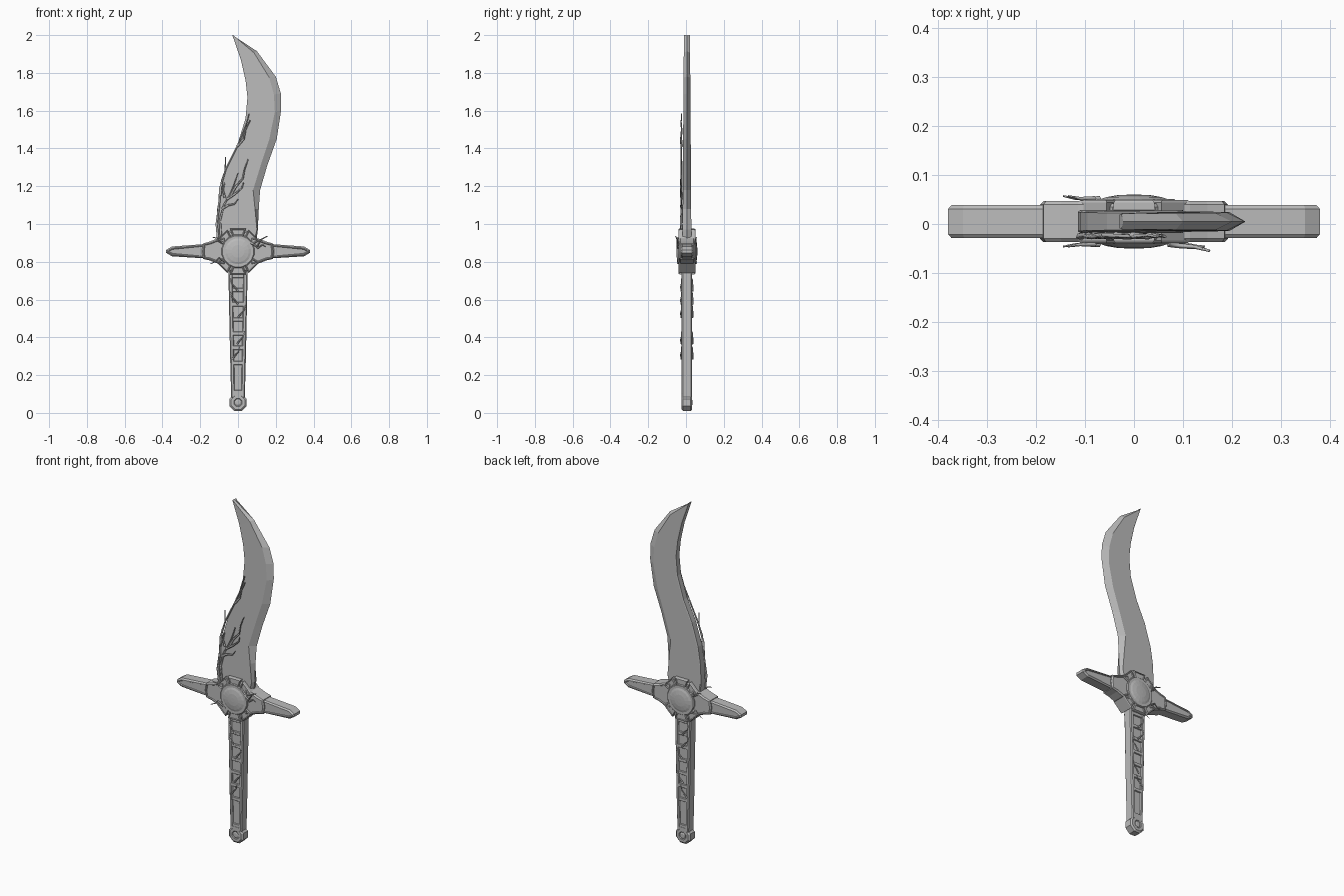
import bpy, bmesh, math

if "Cube" in bpy.data.objects:
    bpy.data.objects.remove(bpy.data.objects["Cube"])

MID = 0.005   # middle plane of the weapon in y
HUB = 0.855   # height of the guard centre

metal = bpy.data.materials.new("grey metal")
metal.use_nodes = True
metal.diffuse_color = (0.5, 0.5, 0.5, 1)
metal.node_tree.nodes["Principled BSDF"].inputs["Base Color"].default_value = (0.5, 0.5, 0.5, 1)


def finish(name, bm):
    bmesh.ops.recalc_face_normals(bm, faces=bm.faces)
    mesh = bpy.data.meshes.new(name)
    bm.to_mesh(mesh)
    bm.free()
    mesh.materials.append(metal)
    obj = bpy.data.objects.new(name, mesh)
    bpy.context.collection.objects.link(obj)
    return obj


def plate(name, outline, half, chamfer=0.0, rim=0.0, sink=0.005):
    """Prism of an x-z outline, chamfered on both sides, with an optional sunken panel."""
    bm = bmesh.new()
    body = half - chamfer
    loops = [[bm.verts.new((x, MID + y, z)) for x, z in outline] for y in (-body, body)]
    caps = [bm.faces.new(loop) for loop in loops]
    n = len(outline)
    for i in range(n):
        j = (i + 1) % n
        bm.faces.new((loops[0][i], loops[0][j], loops[1][j], loops[1][i]))
    bmesh.ops.recalc_face_normals(bm, faces=bm.faces)
    if chamfer:
        bmesh.ops.inset_individual(bm, faces=caps, thickness=chamfer, depth=chamfer)
    if rim:
        bmesh.ops.inset_individual(bm, faces=caps, thickness=rim, depth=0)
        bmesh.ops.inset_individual(bm, faces=caps, thickness=0.003, depth=-sink)
    return finish(name, bm)


def lathe(name, rings, z, sides):
    """Closed round part about the y axis, from (radius, y) rings."""
    bm = bmesh.new()
    loops = []
    for r, y in rings:
        angles = [2 * math.pi * (k + 0.5) / sides for k in range(sides)]
        loops.append([bm.verts.new((r * math.cos(a), MID + y, z + r * math.sin(a))) for a in angles])
    for a, b in zip(loops, loops[1:]):
        for i in range(sides):
            j = (i + 1) % sides
            bm.faces.new((a[i], a[j], b[j], b[i]))
    bm.faces.new(loops[0])
    bm.faces.new(loops[-1])
    return finish(name, bm)


def both_ways(rings):
    return [(r, -y) for r, y in reversed(rings)] + rings


def vine(name, points, radius=0.007):
    """Thin tapering five-sided stem."""
    curve = bpy.data.curves.new(name, "CURVE")
    curve.dimensions = "3D"
    curve.bevel_depth = radius
    curve.bevel_resolution = 0
    curve.use_fill_caps = True
    line = curve.splines.new("POLY")
    line.points.add(len(points) - 1)
    for i, (p, co) in enumerate(zip(line.points, points)):
        p.co = (*co, 1)
        p.radius = 1 - 0.65 * i / (len(points) - 1)
    temp = bpy.data.objects.new(name, curve)
    bpy.context.collection.objects.link(temp)
    bpy.context.view_layer.update()
    mesh = bpy.data.meshes.new_from_object(temp.evaluated_get(bpy.context.evaluated_depsgraph_get()))
    bpy.data.objects.remove(temp)
    mesh.materials.clear()
    mesh.materials.append(metal)
    obj = bpy.data.objects.new(name, mesh)
    bpy.context.collection.objects.link(obj)


# Blade: rows of spine x, spine z, bevel x, edge x, edge z
rows = [(-0.10, 0.84, 0.07, 0.09, 0.84), (-0.115, 0.97, 0.10, 0.105, 0.97),
        (-0.11, 1.08, 0.09, 0.11, 1.08), (-0.095, 1.18, 0.08, 0.117, 1.18),
        (-0.055, 1.31, 0.12, 0.155, 1.31), (0.0, 1.43, 0.165, 0.205, 1.45),
        (0.04, 1.56, 0.195, 0.228, 1.60), (0.05, 1.67, 0.19, 0.227, 1.69),
        (0.04, 1.76, 0.165, 0.20, 1.78), (0.015, 1.87, 0.085, 0.10, 1.915),
        (-0.03, 2.0, -0.026, -0.022, 1.995)]
bm = bmesh.new()
loops = []
for i, (sx, sz, bx, ex, ez) in enumerate(rows):
    t = 0.024 - 0.0008 * i
    bz = sz + (ez - sz) * 0.8
    section = [(sx, -t * 0.85, sz), (sx + 0.005, -t, sz), (bx, -t, bz), (ex, 0, ez),
               (bx, t, bz), (sx + 0.005, t, sz), (sx, t * 0.85, sz)]
    loops.append([bm.verts.new((x, MID + y, z)) for x, y, z in section])
for a, b in zip(loops, loops[1:]):
    for i in range(len(a)):
        j = (i + 1) % len(a)
        bm.faces.new((a[i], a[j], b[j], b[i]))
bm.faces.new(loops[0])
bm.faces.new(loops[-1])
finish("blade", bm)

# Guard hub with a domed centre
lathe("guard_hub", both_ways([(0.116, 0.030), (0.108, 0.037)]), HUB, 8)
lathe("guard_dome_rim", both_ways([(0.088, 0.042), (0.084, 0.046), (0.077, 0.046)]), HUB, 16)
lathe("guard_dome", both_ways([(0.075, 0.044), (0.058, 0.050), (0.034, 0.054), (0.012, 0.055)]), HUB, 16)

# Framed panels above and below the dome
for k in (1, 2, 3, 5, 6, 7):
    mid = k * math.pi / 4
    corners = [(0.084, -0.36), (0.128, -0.33), (0.128, 0.33), (0.084, 0.36)]
    plate("guard_panel", [(r * math.cos(mid + a), HUB + r * math.sin(mid + a)) for r, a in corners],
          0.044, 0.005, 0.004)

# Collars and arms on each side
for side, tag in ((1, "left"), (-1, "right")):
    def shape(points):
        return [(side * x, HUB + z) for x, z in points]
    plate(tag + "_guard_collar",
          shape([(0.07, -0.07), (0.115, -0.062), (0.15, -0.048), (0.185, -0.040), (0.192, 0),
                 (0.185, 0.042), (0.15, 0.052), (0.115, 0.066), (0.07, 0.075)]), 0.042, 0.007, 0.004)
    plate(tag + "_guard_arm",
          shape([(0.16, -0.038), (0.35, -0.026), (0.38, -0.008), (0.38, 0.008), (0.35, 0.026),
                 (0.16, 0.040)]), 0.034, 0.008, 0.005)

# Grip: core, side rails and rungs
plate("grip_core", [(-0.028, 0.08), (0.028, 0.08), (0.036, 0.76), (-0.036, 0.76)], 0.021)
for side, tag in ((1, "left"), (-1, "right")):
    plate(tag + "_grip_rail", [(side * x, z) for x, z in
          ((0.017, 0.08), (0.036, 0.08), (0.042, 0.30), (0.051, 0.75), (0.029, 0.75))], 0.028, 0.006)
for z in (0.11, 0.265, 0.345, 0.42, 0.495, 0.575, 0.65, 0.725):
    w = 0.024 + 0.012 * z
    plate("grip_rung", [(-w, z - 0.011), (w, z - 0.011), (w, z + 0.011), (-w, z + 0.011)], 0.027, 0.004)

# Pommel with a small round boss
lathe("pommel", both_ways([(0.050, 0.020), (0.040, 0.028), (0.024, 0.028), (0.020, 0.024)]), 0.055, 8)
lathe("pommel_boss", both_ways([(0.018, 0.026), (0.012, 0.029)]), 0.055, 8)
plate("pommel_neck", [(-0.03, 0.085), (0.03, 0.085), (0.036, 0.105), (-0.036, 0.105)], 0.028, 0.004)

# Vines over the front of the blade
blade_vines = [
    [(-0.105, 0.92), (-0.113, 1.0), (-0.10, 1.10), (-0.095, 1.19), (-0.065, 1.29), (-0.005, 1.41),
     (0.03, 1.49), (0.045, 1.53), (0.06, 1.585)],
    [(-0.09, 0.93), (-0.095, 1.02), (-0.075, 1.10), (-0.04, 1.16), (-0.02, 1.21), (0.0, 1.27)],
    [(-0.04, 1.15), (-0.01, 1.20), (0.025, 1.24), (0.035, 1.29), (0.055, 1.345)],
    [(-0.095, 1.15), (-0.085, 1.23), (-0.068, 1.28), (-0.066, 1.355)],
    [(-0.085, 1.08), (-0.05, 1.10), (-0.02, 1.105), (0.0, 1.13)],
    [(-0.06, 1.13), (-0.015, 1.16), (0.02, 1.19), (0.03, 1.22)],
    [(-0.07, 1.14), (-0.08, 1.18), (-0.07, 1.22)],
    [(-0.005, 1.41), (0.03, 1.45), (0.04, 1.50), (0.065, 1.55)]]
for path in blade_vines:
    vine("blade_vine", [(x, -0.023 - 0.003 * (i % 2), z) for i, (x, z) in enumerate(path)])

# Sprigs around the guard, front and back
vine("guard_vine", [(0.07, -0.040, 0.90), (0.10, -0.045, 0.88), (0.125, -0.047, 0.92), (0.155, -0.055, 0.935)])
vine("guard_vine", [(0.10, -0.042, 0.87), (0.13, -0.046, 0.89), (0.145, -0.046, 0.88)], 0.005)
for y in (-0.042, 0.052):
    vine("guard_vine", [(-0.07, y, 0.80), (-0.10, y, 0.82), (-0.12, y, 0.80), (-0.145, y * 1.1, 0.79)], 0.005)
    vine("guard_vine", [(-0.08, y, 0.90), (-0.11, y, 0.925), (-0.135, y * 1.1, 0.93)], 0.005)

# Sprigs on both faces of the grip
for face in (-1, 1):
    y = MID + face * 0.030
    for x, z, lean in ((-0.02, 0.60, -1), (0.015, 0.39, 1), (-0.01, 0.31, 1), (0.02, 0.53, 1), (-0.02, 0.67, -1)):
        vine("grip_vine", [(x - lean * 0.02, y, z - 0.025), (x, y + face * 0.002, z),
                           (x + lean * 0.012, y, z + 0.012), (x + lean * 0.02, y, z + 0.04)], 0.005)
